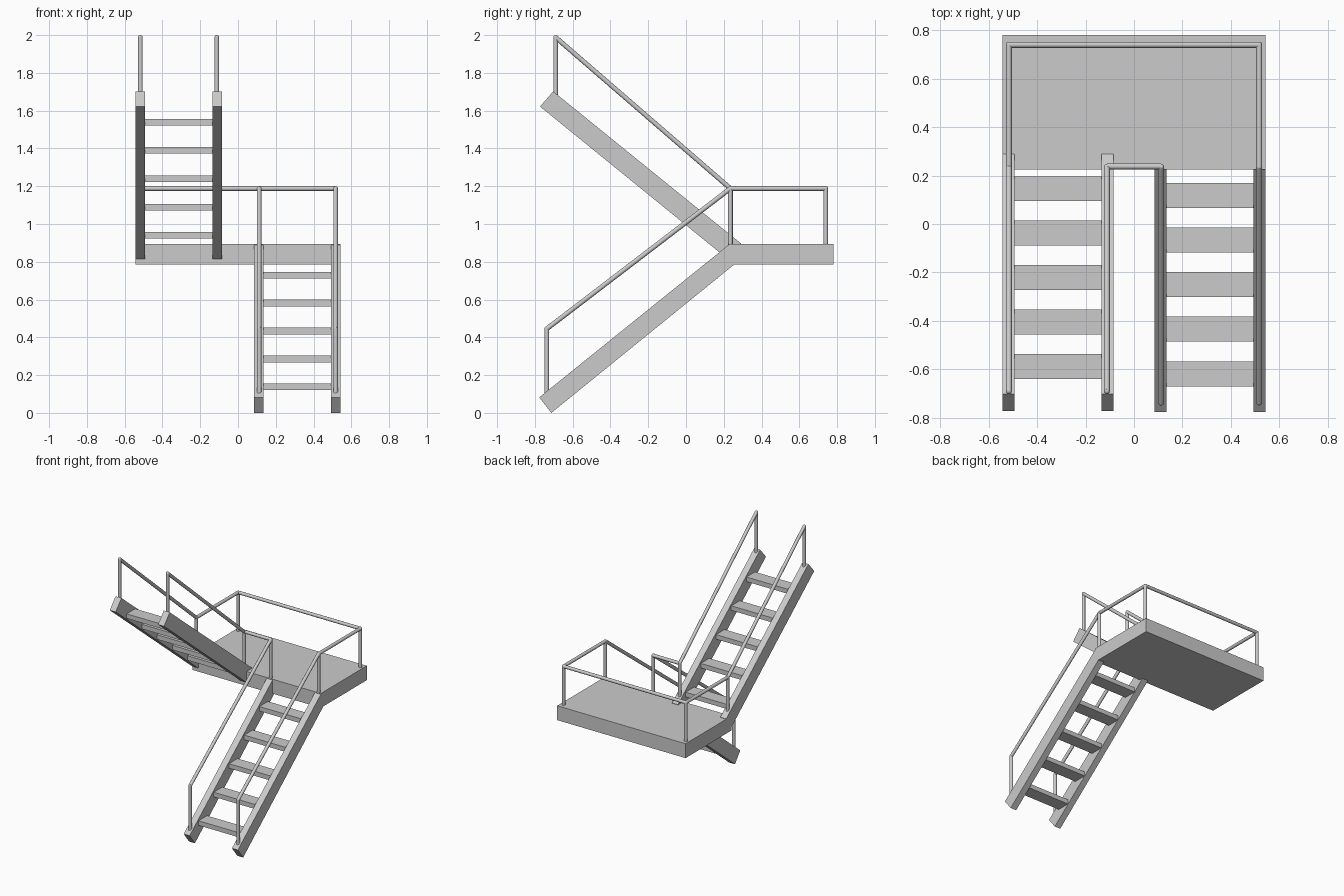
import bpy, bmesh, math
from mathutils import Vector

if "Cube" in bpy.data.objects:
    bpy.data.objects.remove(bpy.data.objects["Cube"])

RAIL_R = 0.0125


def finish(name, bm, smooth=False):
    bmesh.ops.recalc_face_normals(bm, faces=bm.faces)
    me = bpy.data.meshes.new(name)
    bm.to_mesh(me)
    bm.free()
    ob = bpy.data.objects.new(name, me)
    bpy.context.collection.objects.link(ob)
    if smooth:
        bpy.ops.object.select_all(action='DESELECT')
        ob.select_set(True)
        bpy.context.view_layer.objects.active = ob
        bpy.ops.object.shade_smooth_by_angle(angle=math.radians(40))
    return ob


def slab(name, x0, x1, profile):
    """Extrude a (y, z) outline from x0 to x1."""
    bm = bmesh.new()
    face = bm.faces.new([bm.verts.new((x0, y, z)) for y, z in profile])
    ext = bmesh.ops.extrude_face_region(bm, geom=[face])
    verts = [v for v in ext['geom'] if isinstance(v, bmesh.types.BMVert)]
    bmesh.ops.translate(bm, verts=verts, vec=(x1 - x0, 0, 0))
    return finish(name, bm)


def box(name, x0, x1, y0, y1, z0, z1):
    return slab(name, x0, x1, [(y0, z0), (y1, z0), (y1, z1), (y0, z1)])


def tube(name, points):
    """Round pipe along a polyline, with ball joints at the inner corners."""
    bm = bmesh.new()
    pts = [Vector(p) for p in points]
    for a, b in zip(pts, pts[1:]):
        d = b - a
        new = bmesh.ops.create_cone(bm, cap_ends=True, segments=12, radius1=RAIL_R,
                                    radius2=RAIL_R, depth=d.length)['verts']
        bmesh.ops.rotate(bm, verts=new, matrix=d.to_track_quat('Z', 'Y').to_matrix())
        bmesh.ops.translate(bm, verts=new, vec=(a + b) / 2)
    for p in pts[1:-1]:
        new = bmesh.ops.create_uvsphere(bm, u_segments=12, v_segments=6, radius=RAIL_R)['verts']
        bmesh.ops.translate(bm, verts=new, vec=p)
    return finish(name, bm, True)


# Landing
box("landing", -0.543, 0.543, 0.225, 0.78, 0.785, 0.895)

# Stringers: lower flight on the right, upper flight on the left
lower = [(-0.777, 0.082), (-0.713, 0.0), (0.255, 0.785), (0.255, 0.895), (0.232, 0.895)]
upper = [(-0.703, 1.702), (-0.773, 1.622), (0.22, 0.815), (0.29, 0.815), (0.29, 0.898)]
for side, x in (("inner", 0.085), ("outer", 0.493)):
    slab("lower_stringer_" + side, x, x + 0.05, lower)
    slab("upper_stringer_" + side, -x, -x - 0.05, upper)

# Treads
for i in range(5):
    y, z = -0.67 + 0.184 * i, 0.120 + 0.148 * i
    box(f"lower_tread_{i + 1}", 0.13, 0.497, y, y + 0.103, z, z + 0.035)
    y, z = 0.094 - 0.1835 * i, 0.922 + 0.15 * i
    box(f"upper_tread_{i + 1}", -0.497, -0.13, y, y + 0.103, z, z + 0.035)

# Flight handrails: end post, sloping rail and landing post
TOP = 1.188
for side, x in (("inner", 0.112), ("outer", 0.517)):
    tube("lower_handrail_" + side, [(x, -0.737, 0.09), (x, -0.737, 0.445),
                                    (x, 0.235, TOP), (x, 0.235, 0.88)])
    tube("upper_handrail_" + side, [(-x, -0.69, 1.67), (-x, -0.69, 1.988),
                                    (-x, 0.235, TOP), (-x, 0.235, 0.88)])

# Landing guard rails and back corner posts
tube("landing_rail", [(0.517, 0.235, TOP), (0.517, 0.74, TOP),
                      (-0.517, 0.74, TOP), (-0.517, 0.235, TOP)])
tube("landing_inner_rail", [(0.112, 0.238, TOP), (-0.112, 0.238, TOP)])
for side, x in (("left", -0.517), ("right", 0.517)):
    tube("landing_post_" + side, [(x, 0.74, 0.88), (x, 0.74, TOP)])
